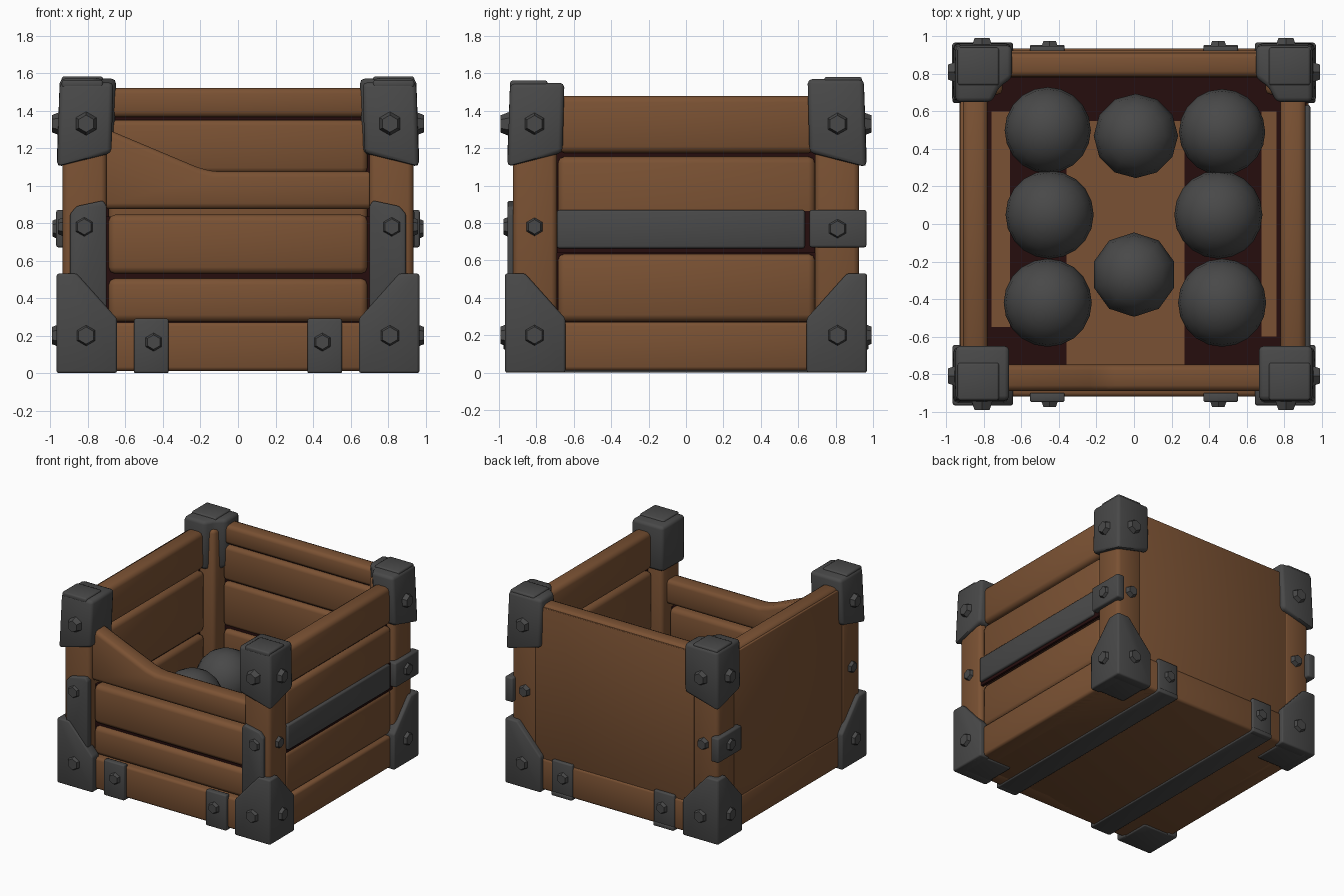
import bpy, bmesh, math
from mathutils import Vector

if "Cube" in bpy.data.objects:
    bpy.data.objects.remove(bpy.data.objects["Cube"])


def material(name, rgb):
    m = bpy.data.materials.new(name)
    m.diffuse_color = (*rgb, 1)
    m.use_nodes = True
    m.node_tree.nodes["Principled BSDF"].inputs["Base Color"].default_value = m.diffuse_color
    return m


WOOD = material("brown wood", (0.195, 0.083, 0.033))
IRON = material("dark iron", (0.066, 0.066, 0.066))
GAP = material("dark red gap", (0.019, 0.004, 0.004))


def finish(name, bm, mat, angle=50):
    bmesh.ops.recalc_face_normals(bm, faces=bm.faces)
    me = bpy.data.meshes.new(name)
    bm.to_mesh(me)
    bm.free()
    me.materials.append(mat)
    ob = bpy.data.objects.new(name, me)
    bpy.context.collection.objects.link(ob)
    bpy.ops.object.select_all(action='DESELECT')
    ob.select_set(True)
    bpy.context.view_layer.objects.active = ob
    bpy.ops.object.shade_smooth_by_angle(angle=math.radians(angle))
    return ob


def prism(name, poly, axis, a, b, mat, bevel=0.0, edit=None):
    """Extrude a 2D outline along an axis from a to b, then soften its edges."""
    def place(p, q, t):
        return {'x': (t, p, q), 'y': (p, t, q), 'z': (p, q, t)}[axis]
    bm = bmesh.new()
    lo = [bm.verts.new(place(p, q, a)) for p, q in poly]
    hi = [bm.verts.new(place(p, q, b)) for p, q in poly]
    bm.faces.new(lo)
    bm.faces.new(hi)
    n = len(poly)
    for i in range(n):
        j = (i + 1) % n
        bm.faces.new((lo[i], lo[j], hi[j], hi[i]))
    if edit:
        for v in bm.verts:
            edit(v.co)
    bmesh.ops.recalc_face_normals(bm, faces=bm.faces)
    if bevel:
        bmesh.ops.bevel(bm, geom=bm.edges[:], offset=bevel, segments=2,
                        profile=0.5, affect='EDGES', clamp_overlap=True)
    return finish(name, bm, mat)


def box(name, x, y, z, mat, bevel=0.0):
    x, y = sorted(x), sorted(y)
    poly = [(x[0], y[0]), (x[1], y[0]), (x[1], y[1]), (x[0], y[1])]
    return prism(name, poly, 'z', z[0], z[1], mat, bevel)


def bolt(name, loc, direction, r=0.065, depth=0.05):
    bm = bmesh.new()
    bmesh.ops.create_cone(bm, cap_ends=True, segments=6, radius1=r, radius2=r * 0.7, depth=depth)
    d = Vector(direction)
    bmesh.ops.transform(bm, matrix=d.to_track_quat('Z', 'Y').to_matrix().to_4x4(), verts=bm.verts)
    bmesh.ops.translate(bm, vec=Vector(loc), verts=bm.verts)
    finish(name, bm, IRON, 20)


# Base, dark floor and the boards in the middle of the floor
box("base", (-0.91, 0.91), (-0.90, 0.91), (0.012, 0.19), WOOD, 0.01)
box("floor_shadow", (-0.80, 0.80), (-0.80, 0.82), (0.185, 0.20), GAP)
box("floor_board", (-0.36, 0.27), (-0.76, 0.55), (0.19, 0.207), WOOD)
box("floor_board_left", (-0.76, -0.66), (-0.55, 0.60), (0.19, 0.207), WOOD)
box("floor_board_right", (0.68, 0.76), (-0.60, 0.60), (0.19, 0.207), WOOD)

# Skirting around the bottom
box("front_skirting", (-0.7, 0.7), (-0.92, -0.78), (0.012, 0.27), WOOD, 0.02)
box("back_skirting", (-0.7, 0.7), (0.78, 0.935), (0.012, 0.27), WOOD, 0.02)
for s, side in ((-1, "left"), (1, "right")):
    box(side + "_skirting", (s * 0.78, s * 0.93), (-0.7, 0.7), (0.012, 0.27), WOOD, 0.02)

# Dark cores showing between the planks
box("front_core", (-0.72, 0.72), (-0.85, -0.81), (0.19, 0.835), GAP)
box("back_core", (-0.76, 0.76), (0.83, 0.87), (0.19, 1.48), GAP)
for s, side in ((-1, "left"), (1, "right")):
    box(side + "_core", (s * 0.83, s * 0.87), (-0.72, 0.72), (0.19, 1.44), GAP)

# Planks
for z in ((0.275, 0.505), (0.53, 0.845)):
    box("front_plank", (-0.69, 0.69), (-0.89, -0.76), z, WOOD, 0.035)
prism("front_top_plank", [(-0.72, 0.875), (0.72, 0.875), (0.72, 1.075), (-0.13, 1.075),
                          (-0.21, 1.095), (-0.72, 1.31)], 'y', -0.89, -0.75, WOOD, 0.03)
for z in ((0.275, 0.66), (0.69, 1.05), (1.065, 1.35), (1.365, 1.52)):
    box("back_plank", (-0.69, 0.69), (0.785, 0.915), z, WOOD, 0.03)
for s, side in ((-1, "left"), (1, "right")):
    for z in ((0.275, 0.635), (0.66, 1.155), (1.175, 1.48)):
        box(side + "_plank", (s * 0.78, s * 0.915), (-0.685, 0.69), z, WOOD, 0.035)

# Plain outer panels on the left and the back
box("back_panel", (-0.72, 0.72), (0.90, 0.925), (0.25, 1.50), WOOD, 0.005)
box("left_panel", (-0.925, -0.90), (-0.72, 0.72), (0.05, 1.46), WOOD, 0.005)

# Corners: posts, iron caps and bolts
for sx, sn in ((-1, "left"), (1, "right")):
    for sy, fn in ((-1, "front"), (1, "back")):
        tag = fn + "_" + sn
        box(tag + "_post", (sx * 0.70, sx * 0.935), (sy * 0.69, sy * 0.925), (0.012, 1.50), WOOD, 0.03)

        # Top cap: square at the front, L-shaped at the back, with a slanted lower edge
        if sy < 0:
            outline = [(0.965, 0.955), (0.675, 0.955), (0.675, 0.66), (0.965, 0.66)]
            top = 1.55
        else:
            outline = [(0.965, 0.965), (0.66, 0.965), (0.66, 0.79), (0.73, 0.74),
                       (0.77, 0.66), (0.965, 0.66)]
            top = 1.57

        def slant(co):
            if co.z < 1.3:
                co.z += 0.28 * (0.97 - min(abs(co.x), abs(co.y)))
            else:
                co.x *= 0.985
                co.y *= 0.985
        prism(tag + "_top_cap", [(sx * p, sy * q) for p, q in outline], 'z', 1.09, top, IRON, 0.025, slant)
        box(tag + "_cap_lid", (sx * 0.72, sx * 0.94), (sy * 0.74, sy * 0.94),
            (top - 0.03, top + 0.012), IRON, 0.012)

        # Bottom cap: two cut plates and a base plate
        cut = [(0.97, 0.0), (0.645, 0.0), (0.645, 0.29), (0.86, 0.53), (0.97, 0.53)]
        prism(tag + "_foot_plate", [(sx * min(p, 0.965), q) for p, q in cut], 'y',
              sy * 0.88, sy * 0.968, IRON, 0.012)
        prism(tag + "_foot_side", [(sy * min(p, 0.965), q) for p, q in cut], 'x',
              sx * 0.88, sx * 0.968, IRON, 0.012)
        box(tag + "_foot_base", (sx * 0.66, sx * 0.965), (sy * 0.66, sy * 0.965), (0, 0.05), IRON, 0.01)

        # Bolts on both outer faces
        for z in (0.20, 1.33):
            bolt(tag + "_bolt", (sx * 0.81, sy * 0.968, z), (0, sy, 0))
            bolt(tag + "_side_bolt", (sx * 0.968, sy * 0.81, z), (sx, 0, 0))

        # Bracket on the front posts, clip on the back posts
        if sy < 0:
            prism(tag + "_bracket", [(sx * 0.70, 0.28), (sx * 0.895, 0.28), (sx * 0.895, 0.85),
                                     (sx * 0.86, 0.89), (sx * 0.72, 0.92), (sx * 0.70, 0.89)],
                  'y', -0.955, -0.90, IRON, 0.01)
            bolt(tag + "_bracket_bolt", (sx * 0.82, -0.955, 0.78), (0, -1, 0), 0.06, 0.04)
            bolt(tag + "_post_bolt", (sx * 0.94, -0.81, 0.78), (sx, 0, 0), 0.055, 0.04)
        else:
            box(tag + "_clip", (sx * 0.90, sx * 0.97), (0.66, 0.965), (0.67, 0.87), IRON, 0.012)
            bolt(tag + "_clip_bolt", (sx * 0.97, 0.81, 0.77), (sx, 0, 0), 0.06, 0.04)
            bolt(tag + "_post_bolt", (sx * 0.81, 0.935, 0.78), (0, 1, 0), 0.055, 0.05)

# Iron strap along the right wall, with its dark edge
box("right_strap", (0.90, 0.94), (-0.69, 0.635), (0.665, 0.87), IRON, 0.012)
box("right_strap_shadow", (0.90, 0.921), (-0.69, 0.69), (0.64, 0.865), GAP)

# Straps that wrap under the base
for sx, sn in ((-1, "left"), (1, "right")):
    x = (sx * 0.37, sx * 0.555)
    box(sn + "_under_strap", x, (-0.945, 0.955), (0, 0.035), IRON, 0.008)
    for sy, fn in ((-1, "front"), (1, "back")):
        box(sn + "_" + fn + "_strap_end", x, (sy * 0.90, sy * 0.95), (0, 0.29), IRON, 0.01)
        bolt(sn + "_" + fn + "_strap_bolt", (sx * 0.45, sy * 0.955, 0.165), (0, sy, 0), 0.055, 0.04)

# Iron balls in the crate
for x, y, r, seg in ((-0.46, 0.50, 0.23, 20), (0.01, 0.47, 0.225, 12), (0.47, 0.49, 0.23, 20),
                     (-0.45, 0.05, 0.235, 20), (0.45, 0.05, 0.235, 20),
                     (-0.46, -0.42, 0.235, 20), (0.0, -0.27, 0.225, 10), (0.47, -0.42, 0.235, 20)):
    bm = bmesh.new()
    bmesh.ops.create_uvsphere(bm, u_segments=seg, v_segments=max(8, seg // 2), radius=r)
    bmesh.ops.translate(bm, vec=(x, y, 0.20 + r), verts=bm.verts)
    finish("iron_ball", bm, IRON, 60)
